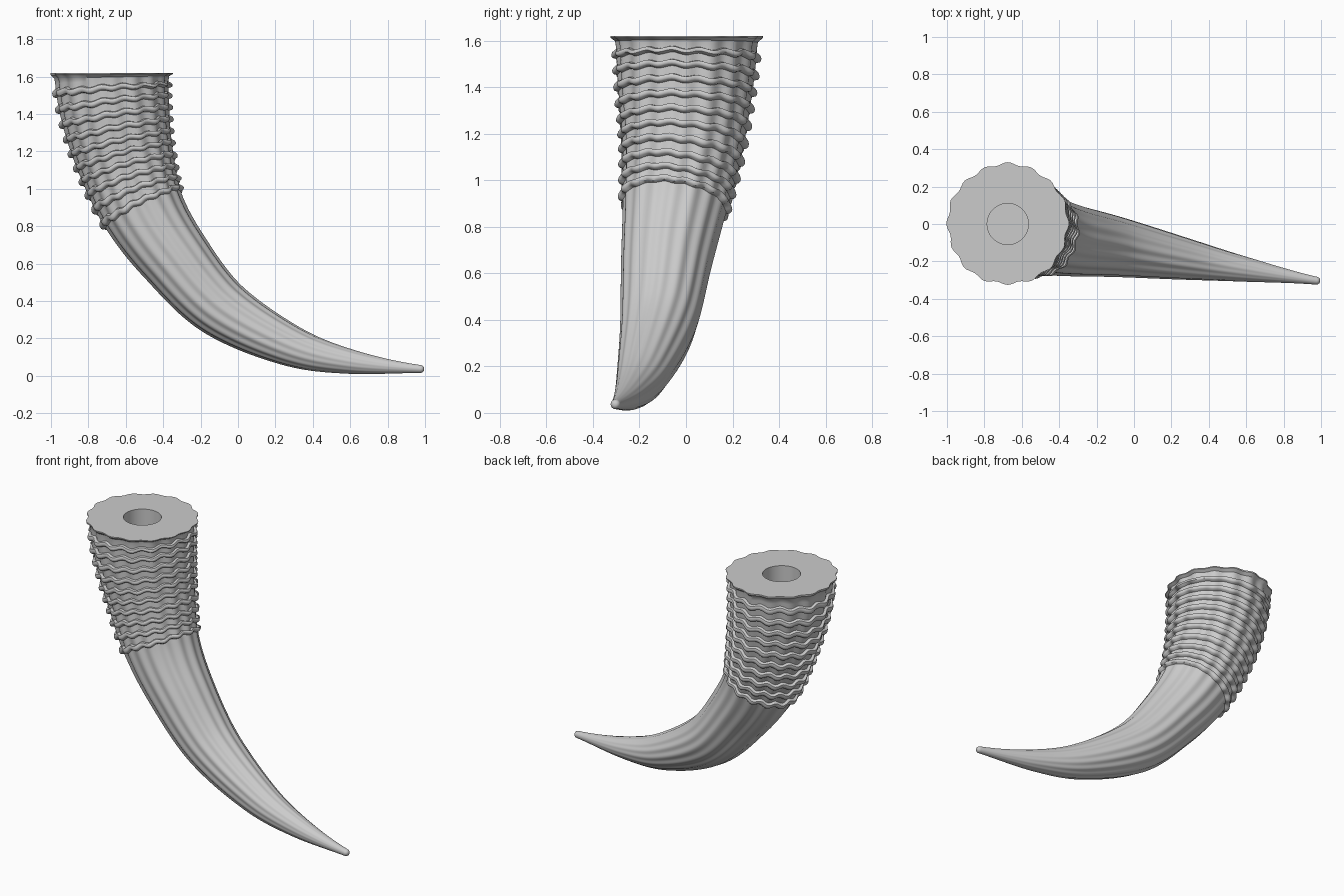
import bpy, bmesh, math
from mathutils import Vector

cube = bpy.data.objects.get("Cube")
if cube:
    bpy.data.objects.remove(cube, do_unlink=True)

SEGMENTS, FLUTES = 128, 16

# Stations along the horn: x, y, z, radius (first one only steers the start)
STATIONS = [Vector(p) for p in (
    (-0.655, -0.005, 1.84, 0.31),
    (-0.675, 0.0, 1.62, 0.30),
    (-0.655, -0.005, 1.40, 0.283),
    (-0.60, -0.017, 1.15, 0.253),
    (-0.51, -0.05, 0.895, 0.22),
    (-0.35, -0.085, 0.65, 0.192),
    (-0.10, -0.122, 0.372, 0.16),
    (0.26, -0.185, 0.17, 0.112),
    (0.58, -0.24, 0.08, 0.068),
    (0.975, -0.303, 0.037, 0.021),
    (1.37, -0.36, 0.03, 0.01))]


def spline(a, b, c, d, t):
    return 0.5 * (2 * b + (c - a) * t + (2 * a - 5 * b + 4 * c - d) * t ** 2
                  + (3 * b - a - 3 * c + d) * t ** 3)


# Dense samples of the axis, with running length
samples = []
for i in range(1, len(STATIONS) - 2):
    samples += [spline(*STATIONS[i - 1:i + 3], k / 40) for k in range(40)]
samples.append(STATIONS[-2].copy())
lengths = [0.0]
for a, b in zip(samples, samples[1:]):
    lengths.append(lengths[-1] + (b.xyz - a.xyz).length)
TOTAL = lengths[-1]


def axis_at(s):
    """Centre, direction and radius at a length along the horn."""
    i = 0
    while i < len(samples) - 2 and lengths[i + 1] < s:
        i += 1
    p = samples[i].lerp(samples[i + 1], (s - lengths[i]) / (lengths[i + 1] - lengths[i]))
    lo, hi = max(i - 1, 0), min(i + 2, len(samples) - 1)
    direction = (samples[hi].xyz - samples[lo].xyz).normalized()
    if s <= 0:
        direction = Vector((0, 0, -1))
    return p.xyz, direction, p.w


def add_ring(bm, centre, direction, radius, flute=0.0, wave=0.0):
    side = Vector((0, 1, 0)).cross(direction).normalized()
    up = direction.cross(side)
    ring = []
    for k in range(SEGMENTS):
        a = math.tau * k / SEGMENTS
        ripple = math.cos(FLUTES * a) + 0.35 * math.sin(5 * a)
        r = radius * (1 + flute * ripple)
        ring.append(bm.verts.new(centre + (side * math.cos(a) + up * math.sin(a)) * r
                                 + direction * wave * ripple))
    return ring


# Profile along the length: position, added radius, waviness of the edge
profile = [(0, 0.021, 0), (0.008, 0.021, 0), (0.024, 0.002, 0), (0.045, 0, 0.002)]
for n in range(10):
    s = 0.068 + 0.0725 * n
    for ds, bump in ((0, 0), (0.004, 0.017), (0.013, 0.021), (0.023, 0.021),
                     (0.030, 0.016), (0.034, 0)):
        profile.append((s + ds, bump, 0.006))
start = profile[-1][0]
for n in range(1, 61):
    profile.append((start + (TOTAL - start) * n / 60, 0, 0))

# Bored hollow, then lip, ridged collar and shaft down to the rounded tip
bm = bmesh.new()
top, down, _ = axis_at(0)
rings = [add_ring(bm, top + down * depth, down, 0.11) for depth in (0.4, 0)]
for s, bump, wave in profile:
    centre, direction, radius = axis_at(s)
    flute = 0.022 * min(1, (TOTAL - s) / 0.9)
    rings.append(add_ring(bm, centre, direction, radius + bump, flute, wave))
centre, direction, radius = axis_at(TOTAL)
for n in range(1, 5):
    a = n * math.pi / 10
    rings.append(add_ring(bm, centre + direction * radius * math.sin(a),
                          direction, radius * math.cos(a)))
for a, b in zip(rings, rings[1:]):
    for k in range(SEGMENTS):
        j = (k + 1) % SEGMENTS
        bm.faces.new((a[k], a[j], b[j], b[k]))
bm.faces.new(rings[0])
bm.faces.new(rings[-1])
bmesh.ops.recalc_face_normals(bm, faces=bm.faces)

mesh = bpy.data.meshes.new("horn")
bm.to_mesh(mesh)
bm.free()
horn = bpy.data.objects.new("horn", mesh)
bpy.context.collection.objects.link(horn)

grey = bpy.data.materials.new("pale_grey")
grey.use_nodes = True
colour = (0.6, 0.6, 0.6, 1)
grey.diffuse_color = colour
grey.node_tree.nodes["Principled BSDF"].inputs["Base Color"].default_value = colour
mesh.materials.append(grey)

bpy.ops.object.select_all(action='DESELECT')
horn.select_set(True)
bpy.context.view_layer.objects.active = horn
bpy.ops.object.shade_smooth_by_angle(angle=math.radians(40))
